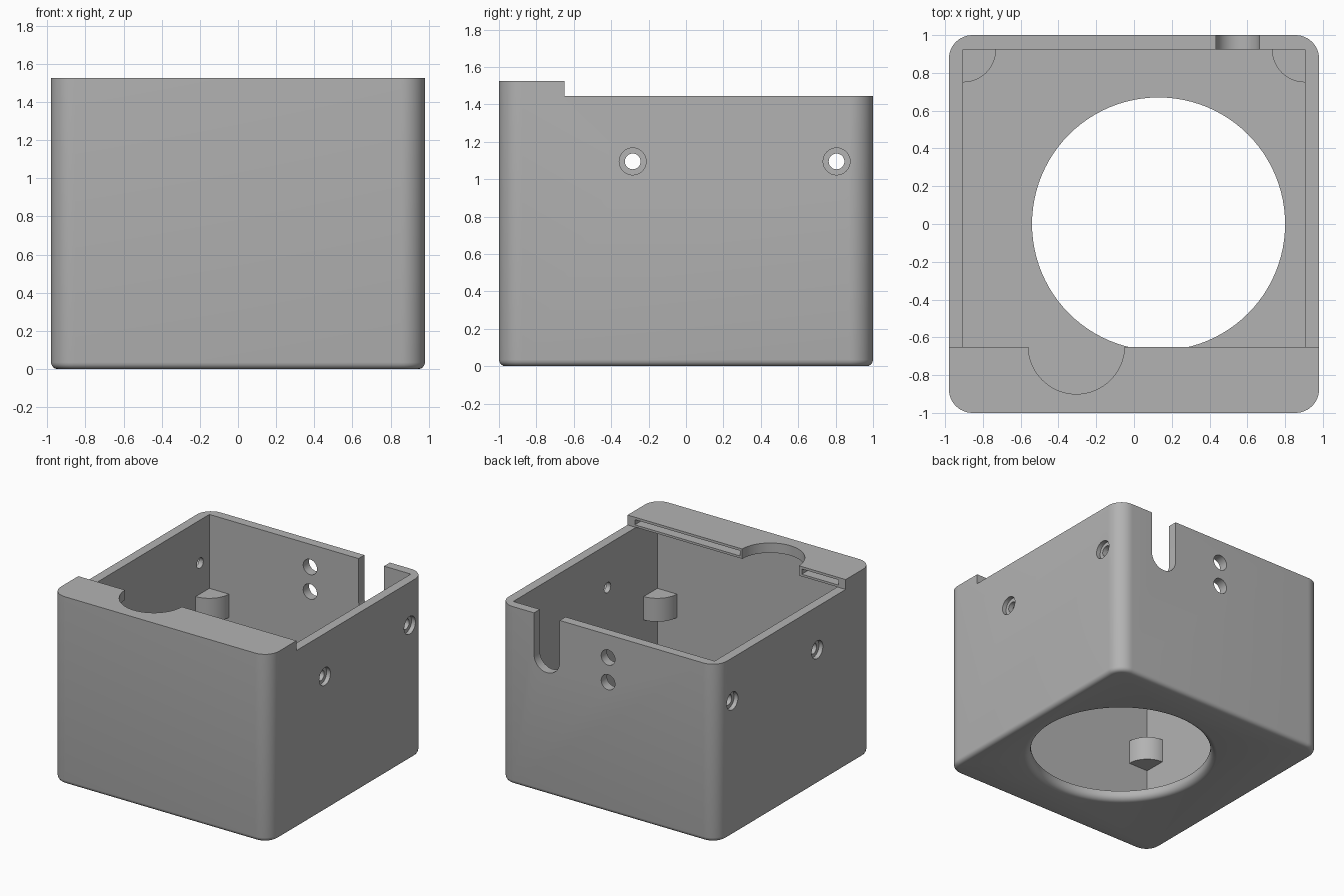
import bpy, bmesh, math
from mathutils import Matrix, Vector

if "Cube" in bpy.data.objects:
    bpy.data.objects.remove(bpy.data.objects["Cube"])

grey = bpy.data.materials.new("plain grey")
grey.diffuse_color = (0.45, 0.45, 0.45, 1)
grey.use_nodes = True
grey.node_tree.nodes["Principled BSDF"].inputs["Base Color"].default_value = grey.diffuse_color


def finish(name, bm):
    bmesh.ops.recalc_face_normals(bm, faces=bm.faces)
    mesh = bpy.data.meshes.new(name)
    bm.to_mesh(mesh)
    bm.free()
    mesh.materials.append(grey)
    ob = bpy.data.objects.new(name, mesh)
    bpy.context.collection.objects.link(ob)
    return ob


def prism(name, points, vec, bevel=0, segs=4):
    """Extrude a closed outline along vec; optionally round the starting rim."""
    bm = bmesh.new()
    base = bm.faces.new([bm.verts.new(p) for p in points])
    rim = list(base.edges)
    res = bmesh.ops.extrude_face_region(bm, geom=[base], use_keep_orig=True)
    verts = [g for g in res["geom"] if isinstance(g, bmesh.types.BMVert)]
    bmesh.ops.translate(bm, verts=verts, vec=vec)
    bmesh.ops.recalc_face_normals(bm, faces=bm.faces)
    if bevel:
        bmesh.ops.bevel(bm, geom=rim, offset=bevel, segments=segs,
                        profile=0.5, affect='EDGES')
    return finish(name, bm)


def box(name, x0, x1, y0, y1, z0, z1):
    pts = [(x0, y0, z0), (x1, y0, z0), (x1, y1, z0), (x0, y1, z0)]
    return prism(name, pts, (0, 0, z1 - z0))


def lathe(name, profile, matrix, segs=48):
    """Solid of revolution from (radius, height) pairs, capped at both ends."""
    bm = bmesh.new()
    rings = [[bm.verts.new(matrix @ Vector((r * math.cos(a), r * math.sin(a), h)))
              for a in (2 * math.pi * i / segs for i in range(segs))]
             for r, h in profile]
    for lo, hi in zip(rings, rings[1:]):
        for i in range(segs):
            j = (i + 1) % segs
            bm.faces.new((lo[i], lo[j], hi[j], hi[i]))
    bm.faces.new(rings[0])
    bm.faces.new(rings[-1])
    return finish(name, bm)


def arc(cx, cy, r, a0, a1, n):
    return [(cx + r * math.cos(math.radians(a0 + (a1 - a0) * i / n)),
             cy + r * math.sin(math.radians(a0 + (a1 - a0) * i / n)))
            for i in range(n + 1)]


def combine(target, tool, op='DIFFERENCE'):
    mod = target.modifiers.new(tool.name, 'BOOLEAN')
    mod.operation, mod.solver, mod.object = op, 'EXACT', tool
    bpy.context.view_layer.objects.active = target
    bpy.ops.object.modifier_apply(modifier=mod.name)
    bpy.data.objects.remove(tool)


# Sizes
HX, HY, TOP, RIM, R = 0.98, 1.0, 1.525, 1.445, 0.125
IX, IY, FLOOR, LIP = 0.905, 0.925, 0.075, -0.65

# Outer shell with rounded corners and a softened bottom rim
outline = []
for sx, sy, a in ((1, 1, 0), (-1, 1, 90), (-1, -1, 180), (1, -1, 270)):
    outline += arc(sx * (HX - R), sy * (HY - R), R, a, a + 90, 12)
case = prism("case", [(x, y, 0) for x, y in outline], (0, 0, TOP), 0.035)

# Lower rim behind the front ledge, then the cavity under and behind it
combine(case, box("rim_cut", -1.2, 1.2, LIP, 1.2, RIM, 1.7))
side = [(-IY, FLOOR), (IY, FLOOR), (IY, 1.6), (LIP, 1.6), (LIP, RIM), (-IY, RIM)]
combine(case, prism("cavity", [(-IX, y, z) for y, z in side], (2 * IX, 0, 0)))

# Half-round finger notch and the two narrow slots in the ledge
combine(case, lathe("notch", [(0.255, 1.3), (0.255, 1.7)],
                    Matrix.Translation((-0.305, LIP + 0.005, 0)), 64))
for x0, x1 in ((-0.915, -0.585), (-0.03, 0.915)):
    combine(case, box("ledge_slot", x0, x1, LIP - 0.1, LIP + 0.1, 1.463, 1.505))

# Large round floor opening with a rounded lower edge
f = 0.05
flare = [(0.67 + f + 0.001, -0.1)]
flare += [(0.67 + f - f * math.sin(t), f - f * math.cos(t))
          for t in (math.pi / 2 * i / 6 for i in range(7))]
flare += [(0.67, 0.3)]
combine(case, lathe("floor_opening", flare, Matrix.Translation((0.13, 0, 0)), 96))

# Counterbored screw holes in both side walls
bore = [(0.042, 0.8), (0.042, HX - 0.035), (0.072, HX - 0.035), (0.072, 1.1)]
for sx in (-1, 1):
    for y in (-0.285, 0.805):
        m = Matrix.Translation((0, y, 1.095)) @ Matrix.Rotation(sx * math.pi / 2, 4, 'Y')
        combine(case, lathe("screw_hole", bore, m, 32))

# Back wall: cable slot open at the top and two round holes
slot = [(0.665, 1.7), (0.435, 1.7)] + arc(0.55, 1.105, 0.115, 180, 360, 20)
combine(case, prism("cable_slot", [(x, 0.8, z) for x, z in slot], (0, 0.4, 0)))
for z in (1.06, 1.26):
    m = Matrix.Translation((0, 0, z)) @ Matrix.Rotation(-math.pi / 2, 4, 'X')
    combine(case, lathe("back_hole", [(0.062, 0.8), (0.062, 1.2)], m, 32))

# Quarter-round support blocks in the four inner corners
e = 0.02
quarter = [(-e, -e), (0.175, -e)] + arc(0, 0, 0.175, 0, 90, 14) + [(-e, 0.175)]
for sx in (-1, 1):
    for sy in (-1, 1):
        pts = [(sx * (IX - u), sy * (IY - v), 0.655) for u, v in quarter]
        combine(case, prism("support_block", pts, (0, 0, 0.19)), 'UNION')

bpy.ops.object.select_all(action='DESELECT')
case.select_set(True)
bpy.context.view_layer.objects.active = case
bpy.ops.object.shade_smooth_by_angle(angle=math.radians(30))
